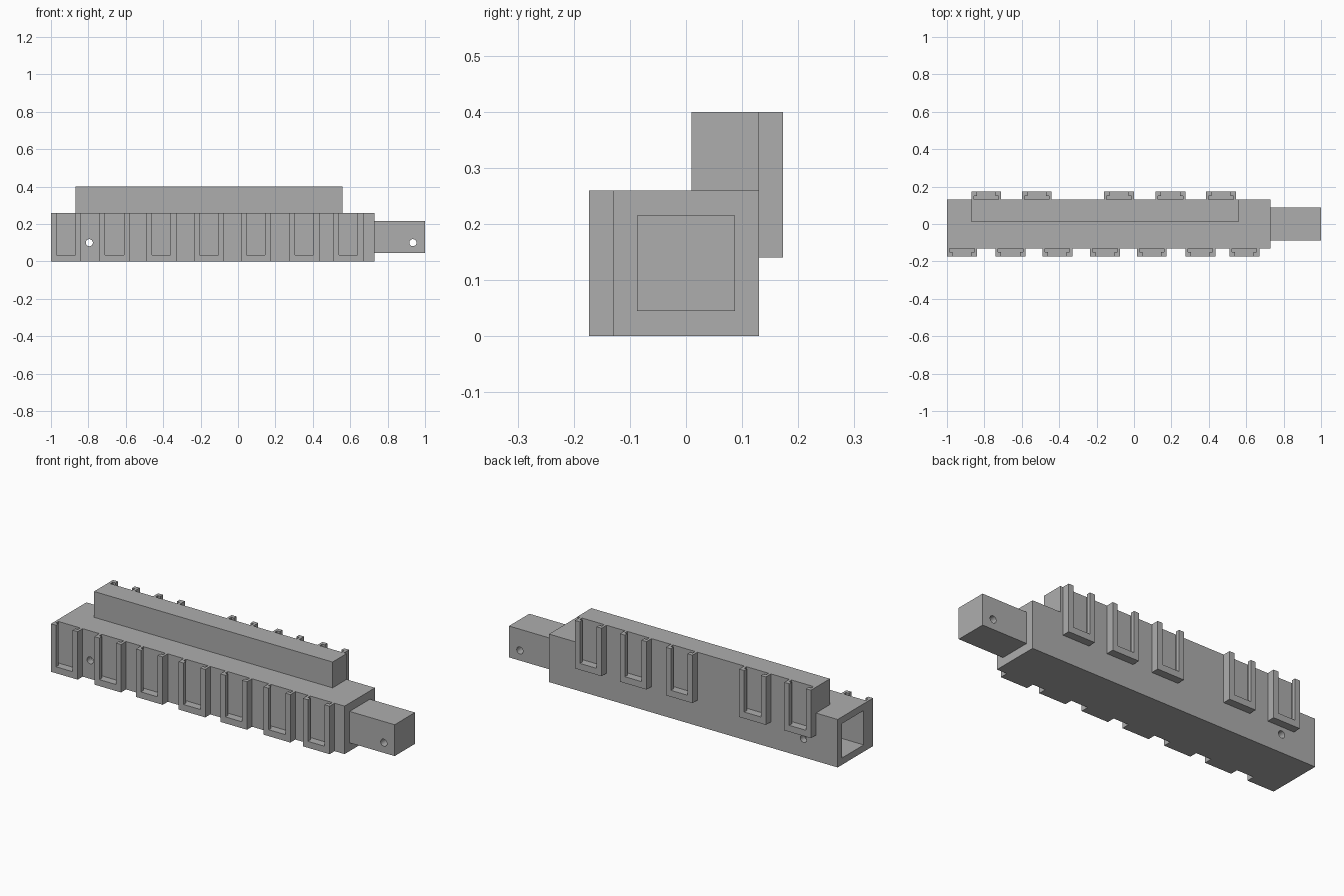
import bpy, bmesh, math
from mathutils import Matrix

old = bpy.data.objects.get("Cube")
if old:
    bpy.data.objects.remove(old, do_unlink=True)

grey = bpy.data.materials.new("plain grey")
grey.use_nodes = True
colour = (0.42, 0.42, 0.42, 1)
grey.diffuse_color = colour
grey.node_tree.nodes["Principled BSDF"].inputs["Base Color"].default_value = colour


def finish(name, bm):
    bmesh.ops.recalc_face_normals(bm, faces=bm.faces)
    mesh = bpy.data.meshes.new(name)
    bm.to_mesh(mesh)
    bm.free()
    mesh.materials.append(grey)
    obj = bpy.data.objects.new(name, mesh)
    bpy.context.collection.objects.link(obj)
    return obj


def prism(bm, outline, z0, z1):
    face = bm.faces.new([bm.verts.new((x, y, z0)) for x, y in outline])
    geom = bmesh.ops.extrude_face_region(bm, geom=[face])["geom"]
    top = [v for v in geom if isinstance(v, bmesh.types.BMVert)]
    bmesh.ops.translate(bm, verts=top, vec=(0, 0, z1 - z0))


def box(name, x0, x1, y0, y1, z0, z1):
    bm = bmesh.new()
    prism(bm, [(x0, y0), (x1, y0), (x1, y1), (x0, y1)], z0, z1)
    return finish(name, bm)


def pin_cutter(x):
    bm = bmesh.new()
    bmesh.ops.create_cone(bm, cap_ends=True, segments=24, radius1=0.019,
                          radius2=0.019, depth=0.6,
                          matrix=Matrix.Translation((x, 0, 0.1))
                          @ Matrix.Rotation(math.pi / 2, 4, 'X'))
    return finish("pin_cutter", bm)


def cut(obj, cutter):
    cutter.hide_render = True
    mod = obj.modifiers.new("cut", 'BOOLEAN')
    mod.operation = 'DIFFERENCE'
    mod.solver = 'EXACT'
    mod.object = cutter
    bpy.context.view_layer.objects.active = obj
    bpy.ops.object.modifier_apply(modifier=mod.name)
    bpy.data.objects.remove(cutter, do_unlink=True)


# Main beam with a socket in one end and a pin hole across it
beam = box("beam", -1, 0.73, -0.13, 0.13, 0, 0.26)
cut(beam, box("socket_cutter", -1.1, -0.72, -0.093, 0.093, 0.037, 0.223))
cut(beam, pin_cutter(-0.795))

# Tenon with a matching pin hole
tenon = box("tenon", 0.73, 1, -0.087, 0.087, 0.045, 0.215)
cut(tenon, pin_cutter(0.935))

# Raised rear ridge
box("ridge", -0.87, 0.56, 0.01, 0.13, 0.26, 0.4)

# Slotted holders: a floor block and two rails with inward lips
WIDTH, HEIGHT, FLOOR = 0.16, 0.26, 0.035
WALL, LIP = 0.014, 0.03
INNER, MIDDLE, OUTER = 0.13, 0.151, 0.173


def holder(name, x0, side, z0):
    bm = bmesh.new()
    x1 = x0 + WIDTH
    # One U-shaped upright, extruded along z
    rail = [(0, INNER), (WALL, INNER), (WALL, MIDDLE), (LIP, MIDDLE),
            (LIP, OUTER), (0, OUTER)]
    for start, direction in ((x0, 1), (x1, -1)):
        prism(bm, [(start + direction * x, side * y) for x, y in rail],
              z0 + FLOOR, z0 + HEIGHT)
    prism(bm, [(x0, side * INNER), (x1, side * INNER),
               (x1, side * OUTER), (x0, side * OUTER)], z0, z0 + FLOOR)
    return finish(name, bm)


for i, x in enumerate((-1, -0.74, -0.49, -0.235, 0.015, 0.275, 0.51)):
    holder(f"front_holder_{i + 1}", x, -1, 0)
for i, x in enumerate((-0.87, -0.6, -0.16, 0.115, 0.385)):
    holder(f"rear_holder_{i + 1}", x, 1, 0.14)
